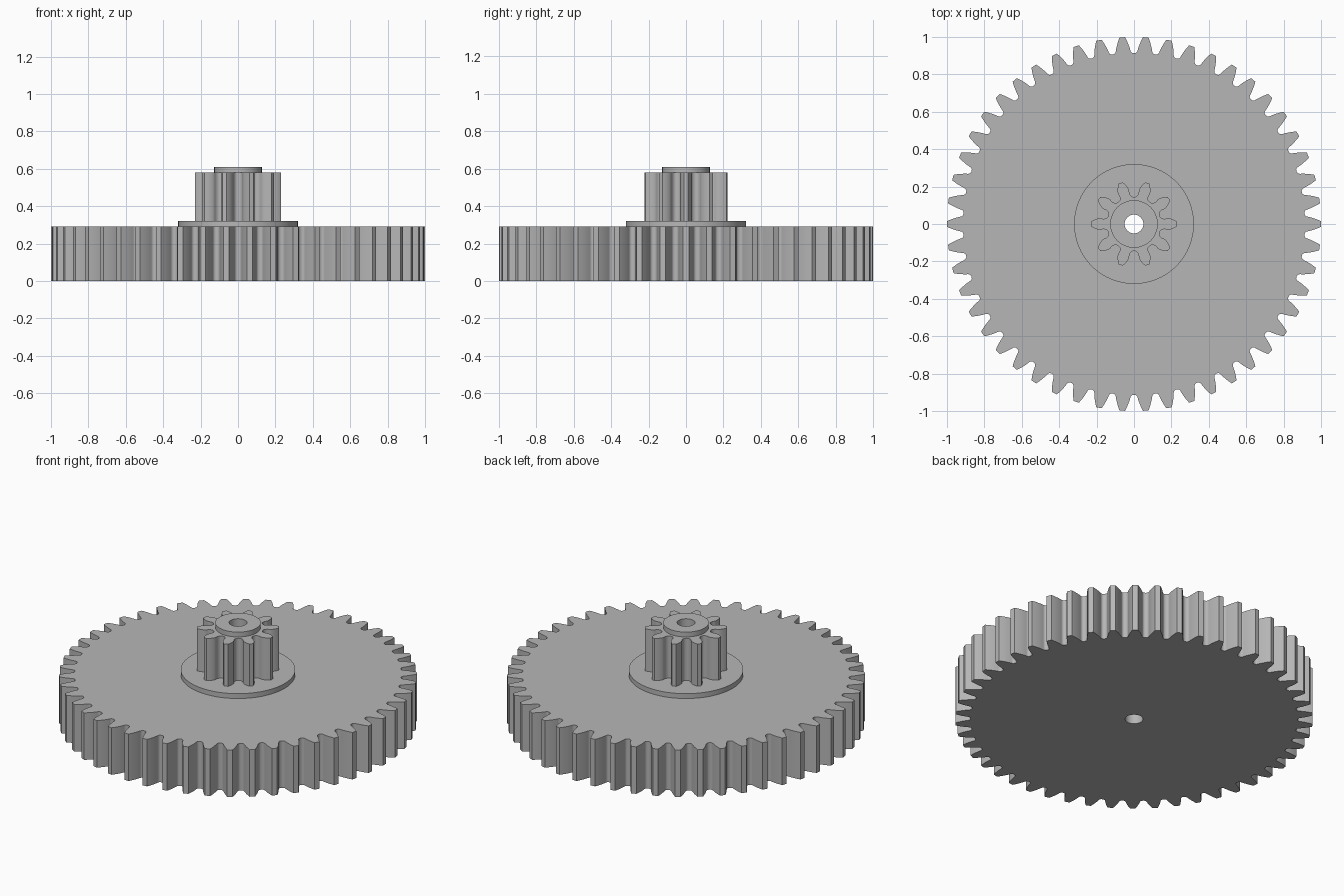
import bpy, bmesh
from math import pi, sin, cos, tan, atan2, acos, sqrt, hypot, radians

cube = bpy.data.objects.get("Cube")
if cube:
    bpy.data.objects.remove(cube, do_unlink=True)

MODULE = 1 / 26
PRESSURE = radians(20)
HOLE = 0.05

grey = bpy.data.materials.new("plain grey")
grey.use_nodes = True
grey.diffuse_color = (0.47, 0.47, 0.47, 1)
grey.node_tree.nodes["Principled BSDF"].inputs["Base Color"].default_value = grey.diffuse_color


def circle(radius, count):
    return [(radius * cos(2 * pi * i / count), radius * sin(2 * pi * i / count))
            for i in range(count)]


def involute(angle):
    return tan(angle) - angle


def gear(teeth):
    """Outline of an involute gear with rounded tooth roots."""
    pitch = MODULE * teeth / 2
    base = pitch * cos(PRESSURE)
    outer = pitch + MODULE
    fillet = 0.38 * MODULE
    depth = 1.25 * MODULE - fillet
    land = pi * MODULE / 4 - depth * tan(PRESSURE) - fillet / cos(PRESSURE)

    def flank(r):
        return pi / (2 * teeth) + involute(PRESSURE) - involute(acos(min(1, base / r)))

    # Half a tooth as (radius, half angle): root fillet, then involute flank
    half = []
    steps = 10
    for i in range(steps + 1):
        w = depth / tan(PRESSURE) * i / steps
        reach = hypot(w, depth)
        x = w + fillet * w / reach
        y = pitch - depth - fillet * depth / reach
        r = hypot(x, y)
        angle = pi / teeth - (atan2(x, y) - (w - land) / pitch)
        if teeth < 17 and r > base and angle > flank(r):
            break
        half.append((r, angle))
    start = max(half[-1][0], base)
    for i in range(1, 8):
        r = start + (outer - start) * i / 7
        half.append((r, flank(r)))

    points = []
    for k in range(teeth):
        middle = 2 * pi * k / teeth
        points += [(r * cos(middle - a), r * sin(middle - a)) for r, a in half]
        points += [(r * cos(middle + a), r * sin(middle + a)) for r, a in reversed(half)]
    return points


def prism(name, outline, bottom, top):
    """Extrude an outline with the axle hole through its centre."""
    bm = bmesh.new()
    edges = []
    for loop in (outline, circle(HOLE, 48)):
        verts = [bm.verts.new((x, y, bottom)) for x, y in loop]
        edges += [bm.edges.new((v, verts[i - 1])) for i, v in enumerate(verts)]
    bmesh.ops.triangle_fill(bm, use_beauty=True, edges=edges, normal=(0, 0, 1))
    new = bmesh.ops.extrude_face_region(bm, geom=bm.faces[:])["geom"]
    bmesh.ops.translate(bm, vec=(0, 0, top - bottom),
                        verts=[g for g in new if isinstance(g, bmesh.types.BMVert)])
    bmesh.ops.recalc_face_normals(bm, faces=bm.faces[:])
    mesh = bpy.data.meshes.new(name)
    bm.to_mesh(mesh)
    bm.free()
    mesh.materials.append(grey)
    obj = bpy.data.objects.new(name, mesh)
    bpy.context.collection.objects.link(obj)
    bpy.ops.object.select_all(action="DESELECT")
    obj.select_set(True)
    bpy.context.view_layer.objects.active = obj
    bpy.ops.object.shade_smooth_by_angle(angle=radians(30))


# Stacked parts, from the ground up
prism("large_gear", gear(50), 0, 0.29)
prism("flange", circle(0.32, 96), 0.29, 0.32)
prism("pinion_gear", gear(10), 0.32, 0.58)
prism("hub_collar", circle(0.127, 64), 0.58, 0.61)
